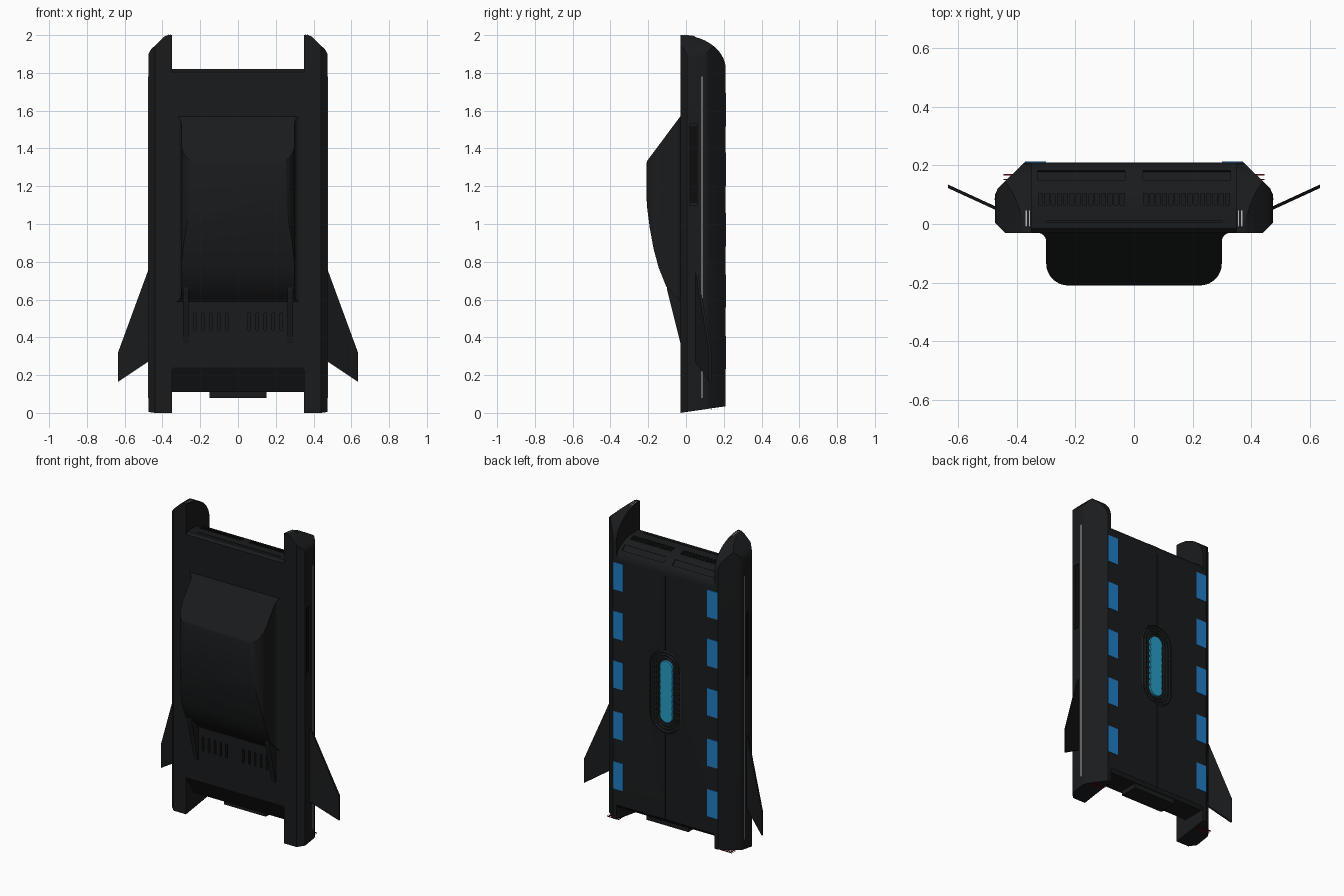
import bpy, bmesh, math
from mathutils import Matrix, Vector

if "Cube" in bpy.data.objects:
    bpy.data.objects.remove(bpy.data.objects["Cube"])

def mat(name, c):
    m = bpy.data.materials.new(name)
    m.diffuse_color = (*c, 1)
    m.use_nodes = True
    m.node_tree.nodes["Principled BSDF"].inputs["Base Color"].default_value = m.diffuse_color
    return m

DARK = mat("hull_dark", (0.010, 0.011, 0.012))
BLACK = mat("trim_black", (0.004, 0.004, 0.004))
BLUE = mat("panel_blue", (0.015, 0.20, 0.55))
CYAN = mat("glow_cyan", (0.02, 0.33, 0.55))
GREY = mat("strip_grey", (0.45, 0.47, 0.5))
RED = mat("light_red", (0.2, 0.01, 0.015))
RING = mat("ring_grey", (0.03, 0.033, 0.035))

def finish(name, bm, m=DARK):
    bmesh.ops.recalc_face_normals(bm, faces=bm.faces)
    me = bpy.data.meshes.new(name)
    bm.to_mesh(me)
    bm.free()
    me.materials.append(m)
    ob = bpy.data.objects.new(name, me)
    bpy.context.collection.objects.link(ob)
    return ob

def prism(name, pts, axis, a, b, m=DARK):
    """Extrude a 2D outline along an axis (x: yz points, y: xz points, z: xy points)."""
    place = {"x": lambda p, t: (t, p[0], p[1]), "y": lambda p, t: (p[0], t, p[1]),
             "z": lambda p, t: (p[0], p[1], t)}[axis]
    bm = bmesh.new()
    f = bm.faces.new([bm.verts.new(place(p, a)) for p in pts])
    r = bmesh.ops.extrude_face_region(bm, geom=[f])
    d = Vector(place((0, 0), b - a))
    bmesh.ops.translate(bm, verts=[v for v in r["geom"] if isinstance(v, bmesh.types.BMVert)], vec=d)
    return finish(name, bm, m)

def boxes(name, items, m=DARK):
    """Several boxes in one mesh: (x0, x1, y0, y1, z0, z1[, x tilt])."""
    bm = bmesh.new()
    for it in items:
        lo, hi = Vector(it[0:6:2]), Vector(it[1:6:2])
        rot = Matrix.Rotation(it[6] if len(it) > 6 else 0, 4, "X")
        bmesh.ops.create_cube(bm, size=1, matrix=Matrix.Translation((lo + hi) / 2) @ rot
                              @ Matrix.Diagonal((*(hi - lo), 1)))
    return finish(name, bm, m)

def bake(ob):
    dg = bpy.context.evaluated_depsgraph_get()
    me = bpy.data.meshes.new_from_object(ob.evaluated_get(dg))
    ob.modifiers.clear()
    ob.data = me

def boolean(ob, cutter, op="DIFFERENCE"):
    mod = ob.modifiers.new("cut", "BOOLEAN")
    mod.object, mod.operation, mod.solver = cutter, op, "EXACT"
    bake(ob)
    bpy.data.objects.remove(cutter)

def mirror(ob):
    ob.modifiers.new("mirror", "MIRROR").use_mirror_merge = False
    bake(ob)
    return ob

def smooth(ob, deg=30):
    bpy.ops.object.select_all(action="DESELECT")
    ob.select_set(True)
    bpy.context.view_layer.objects.active = ob
    bpy.ops.object.shade_smooth_by_angle(angle=math.radians(deg))

def arc(cx, cy, rx, ry, a0, a1, n=8):
    return [(cx + rx * math.cos(math.radians(a0 + (a1 - a0) * i / n)),
             cy + ry * math.sin(math.radians(a0 + (a1 - a0) * i / n))) for i in range(n + 1)]

def capsule(r, half, cz):
    return arc(0, cz + half, r, r, 0, 180, 16) + arc(0, cz - half, r, r, 180, 360, 16)

# Side pods: side profile intersected with plan section and front outline
pod = prism("side_pods", [(-0.03, 0), (0.21, 0.035)] + arc(-0.03, 1.82, 0.24, 0.18, 0, 90, 14), "x", 0.3, 0.5)
boolean(pod, prism("section", [(0.35, -0.03), (0.44, -0.03), (0.475, 0.005), (0.475, 0.10), (0.465, 0.122),
                               (0.375, 0.21), (0.35, 0.21)], "z", -0.1, 2.1), "INTERSECT")
boolean(pod, prism("outline", [(0.34, -0.1), (0.46, -0.1), (0.48, 0.02), (0.476, 1.88), (0.472, 1.905),
                               (0.46, 1.925), (0.39, 1.992), (0.37, 2.001), (0.34, 2.001)],
                   "y", -0.3, 0.3), "INTERSECT")
boolean(pod, boxes("pod_slot", [(0.462, 0.5, 0.02, 0.06, 1.10, 1.53)]))
smooth(mirror(pod), 25)

# Central hull with curved rear top and undercut lower front
body = prism("hull", [(-0.03, 0.24), (0.05, 0.11), (0.195, 0.11), (0.21, 0.13)]
             + arc(0.03, 1.71, 0.18, 0.11, 0, 90, 12) + [(-0.015, 1.82), (-0.03, 1.805)], "x", -0.35, 0.35)
cuts = [(-0.003, 0.003, 0.205, 0.22, 0.1, 1.70), (-0.3, 0.3, 0.005, 0.011, 1.812, 1.83)]
for s in (-1, 1):
    for i in range(14):
        x = s * (0.04 + 0.0215 * i)
        cuts.append((x - 0.007, x + 0.007, 0.065, 0.105, 1.78, 1.83))
    for i in range(5):
        x = s * (0.06 + 0.042 * i)
        cuts.append((x - 0.007, x + 0.007, -0.04, -0.012, 0.44, 0.53))
    cuts.append((s * 0.18 - 0.15, s * 0.18 + 0.15, 0.15, 0.19, 1.772, 1.792, -0.75))
boolean(body, boxes("hull_cuts", cuts))
boolean(body, prism("oval_cut", capsule(0.11, 0.155, 0.95), "y", 0.19, 0.25))
smooth(body, 25)

# Canopy bulge on the front
prof = [(0.0, 1.57), (-0.03, 1.57), (-0.205, 1.335), (-0.212, 1.31), (-0.212, 1.18), (-0.205, 1.08),
        (-0.192, 0.98), (-0.172, 0.87), (-0.145, 0.77), (-0.105, 0.67), (-0.03, 0.59), (0.0, 0.59)]
canopy = prism("canopy", prof, "x", -0.4, 0.4)
half = arc(0.33, -0.06, 0.03, 0.03, 90, 180, 6) + arc(0.225, -0.135, 0.075, 0.075, 0, -90, 8)
plan = [(0.33, -0.02)] + half + [(-x, y) for x, y in reversed(half)] + [(-0.33, -0.02)]
boolean(canopy, prism("canopy_plan", plan, "z", 0.4, 1.8), "INTERSECT")
smooth(canopy, 25)

# Ridges trailing from the canopy
mirror(prism("canopy_ridges", [(-0.02, 0.35), (-0.03, 0.37), (-0.10, 0.65), (-0.10, 0.69), (-0.02, 0.69)],
             "x", 0.262, 0.292))

# Swept side fins, angled backwards
bm = bmesh.new()
fin = [(0.47, 0.77), (0.635, 0.32), (0.635, 0.165), (0.47, 0.275)]
rows = [[bm.verts.new((x, 0.055 + (x - 0.475) * 0.46 + dy, z)) for x, z in fin] for dy in (-0.006, 0.006)]
bm.faces.new(rows[0])
bm.faces.new(rows[1][::-1])
for i in range(4):
    j = (i + 1) % 4
    bm.faces.new((rows[0][i], rows[1][i], rows[1][j], rows[0][j]))
mirror(finish("side_fins", bm))

# Blue panels on the back
mirror(boxes("blue_panels", [(0.30, 0.373, 0.205, 0.213, z - 0.088, z + 0.088)
                             for z in (0.32, 0.645, 0.97, 1.29, 1.605)], BLUE))

# Oval emitter: nested rings, cross ribs and glowing discs
for i, r in enumerate((0.102, 0.082, 0.062)):
    cu = bpy.data.curves.new("ring", "CURVE")
    cu.dimensions, cu.bevel_depth, cu.bevel_resolution = "3D", 0.006, 1
    pts = capsule(r, 0.155, 0.95)
    sp = cu.splines.new("POLY")
    sp.points.add(len(pts) - 1)
    for p, (x, z) in zip(sp.points, pts):
        p.co = (x, 0.2, z, 1)
    sp.use_cyclic_u = True
    tmp = bpy.data.objects.new("tmp", cu)
    bpy.context.collection.objects.link(tmp)
    me = bpy.data.meshes.new_from_object(tmp.evaluated_get(bpy.context.evaluated_depsgraph_get()))
    bpy.data.objects.remove(tmp)
    me.materials.clear()
    me.materials.append(RING)
    ob = bpy.data.objects.new(f"emitter_ring_{i + 1}", me)
    bpy.context.collection.objects.link(ob)
    smooth(ob, 50)
mirror(boxes("emitter_ribs", [(0.06, 0.104, 0.188, 0.2, 0.797 + 0.034 * i, 0.803 + 0.034 * i)
                              for i in range(10)], RING))
bm = bmesh.new()
for i in range(9):
    bmesh.ops.create_cone(bm, cap_ends=True, segments=20, radius1=0.045, radius2=0.045, depth=0.016,
                          matrix=Matrix.Translation((0, 0.196, 0.95 + (i - 4) * 0.0385))
                          @ Matrix.Rotation(math.pi / 2, 4, "X"))
finish("emitter_glow", bm, CYAN)

# Tail block, strips and lights
boxes("tail_block", [(-0.15, 0.15, 0.07, 0.19, 0.08, 0.13)])
mirror(boxes("side_strips", [(0.47, 0.476, 0.082, 0.088, 0.08, 1.78)], GREY))
mirror(boxes("pod_slot_inserts", [(0.46, 0.466, 0.022, 0.058, 1.11, 1.52)], BLACK))
mirror(boxes("pod_top_strips", [(x - 0.002, x + 0.002, -0.01, 0.047, 1.988, 1.999, -0.12)
                                for x in (0.357, 0.368)], GREY))
mirror(boxes("tail_lights", [(0.36, 0.445, y - 0.002, y + 0.002, 0.014, 0.019)
                             for y in (0.135, 0.152, 0.168)], RED))
